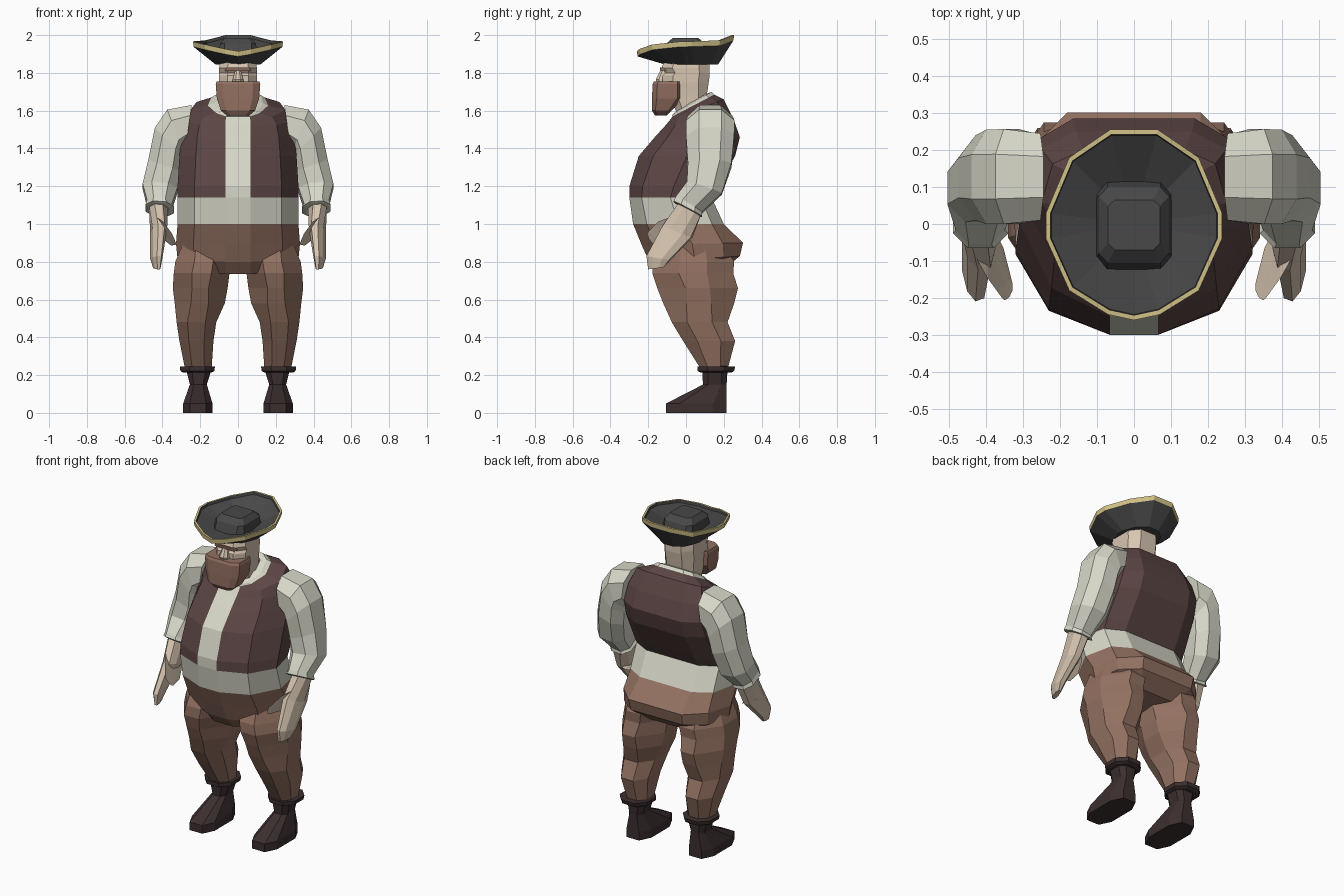
import bpy, bmesh
from mathutils import Vector


def material(name, rgb):
    m = bpy.data.materials.new(name)
    m.diffuse_color = (*rgb, 1)
    return m


SHIRT = material("shirt", (.68, .68, .58))
VEST = material("vest", (.105, .06, .058))
TROUSER = material("trousers", (.29, .165, .12))
SKIN = material("skin", (.68, .56, .44))
HAIR = material("beard", (.29, .16, .12))
BOOT = material("boots", (.045, .028, .028))
FELT = material("felt", (.065, .065, .065))
GOLD = material("trim", (.66, .55, .25))


def loft(name, rings, mats, pick=None, caps=True, mirror=False):
    """Skin a stack of equal-sized rings; pick(row, column) chooses the material."""
    bm = bmesh.new()
    rows = [[bm.verts.new(p) for p in r] for r in rings]
    n = len(rows[0])
    for i in range(len(rows) - 1):
        for j in range(n):
            k = (j + 1) % n
            f = bm.faces.new((rows[i][j], rows[i][k], rows[i + 1][k], rows[i + 1][j]))
            f.material_index = pick(i, j) if pick else 0
    if caps:
        bm.faces.new(rows[0][::-1]).material_index = pick(0, 0) if pick else 0
        bm.faces.new(rows[-1]).material_index = pick(len(rows) - 2, 0) if pick else 0
    bmesh.ops.recalc_face_normals(bm, faces=bm.faces)
    me = bpy.data.meshes.new(name)
    bm.to_mesh(me)
    bm.free()
    ob = bpy.data.objects.new(name, me)
    bpy.context.collection.objects.link(ob)
    for m in mats:
        me.materials.append(m)
    if mirror:
        ob.modifiers.new("mirror", "MIRROR")
    return ob


def octagon(c, u, v, k=.45):
    """Eight-sided ring spanned by half axes u and v; larger k is boxier."""
    c, u, v = Vector(c), Vector(u), Vector(v)
    pts = [(1, -k), (1, k), (k, 1), (-k, 1), (-1, k), (-1, -k), (-k, -1), (k, -1)]
    return [c + u * a + v * b for a, b in pts]


def flat(z, x0, x1, y0, y1, k=.45):
    return octagon(((x0 + x1) / 2, (y0 + y1) / 2, z), ((x1 - x0) / 2, 0, 0),
                   (0, (y1 - y0) / 2, 0), k)


def body(zf, zb, f, b, w, corner=.87):
    """Ten-sided torso ring running from height zf in front to zb behind."""
    half = [(min(.065, w * .4), 0), (w * .72, .15), (w, .5), (w * .88, corner), (w * .55, 1)]
    right = [(x, f + t * (b - f), zf + t * (zb - zf)) for x, t in half]
    return right + [(-x, y, z) for x, y, z in reversed(right)]


# Torso: trousers seat, shirt band, open vest
torso = [body(.735, .76, -.14, .2, .2), body(.8, .83, -.195, .285, .32, .82),
         body(.89, .9, -.235, .302, .328, .8), body(1, 1, -.28, .2, .32),
         body(1.14, 1.14, -.3, .135, .32), body(1.2, 1.2, -.3, .17, .32),
         body(1.36, 1.36, -.25, .26, .31), body(1.46, 1.46, -.165, .285, .3),
         body(1.52, 1.56, -.11, .25, .285), body(1.55, 1.66, -.085, .2, .25),
         body(1.57, 1.685, -.07, .15, .16)]
loft("torso", torso, [TROUSER, SHIRT, VEST],
     lambda i, j: 0 if i < 3 else 1 if i == 3 or j == 9 else 2)
loft("collar", [torso[-1], body(1.575, 1.7, -.075, .135, .135),
                body(1.6, 1.69, -.05, .11, .1)], [SHIRT], caps=False)

# Sleeves: (top/outer x, z), (under/inner x, z), front y, back y, tilt
sleeve = [((.245, 1.63), (.275, 1.42), .01, .245, 0),
          ((.375, 1.605), (.29, 1.39), 0, .257, 0),
          ((.44, 1.51), (.29, 1.36), 0, .255, 0),
          ((.475, 1.34), (.3, 1.28), .01, .24, 0),
          ((.505, 1.2), (.32, 1.18), .005, .19, .03),
          ((.482, 1.11), (.35, 1.09), -.055, .085, .04),
          ((.49, 1.085), (.34, 1.075), -.065, .085, .04),
          ((.475, 1.08), (.36, 1.07), -.055, .075, .035)]


def arm_ring(o, i, yf, yb, tilt):
    c = ((o[0] + i[0]) / 2, (yf + yb) / 2, (o[1] + i[1]) / 2)
    return octagon(c, ((o[0] - i[0]) / 2, 0, (o[1] - i[1]) / 2), (0, (yf - yb) / 2, tilt), .47)


loft("sleeve", [arm_ring(*s) for s in sleeve], [SHIRT], mirror=True)

# Hands, with the front edge turned inwards
loft("hand", [octagon((.42, .02, 1.08), (.05, 0, 0), (0, -.06, .03)),
              octagon((.42, -.045, .96), (.038, -.01, 0), (-.015, -.075, .03)),
              octagon((.432, -.145, .82), (.026, -.01, 0), (-.015, -.06, .01)),
              octagon((.43, -.16, .765), (.015, 0, 0), (-.01, -.04, -.005))],
     [SKIN], mirror=True)
loft("thumb", [octagon((.42, -.02, .98), (.025, -.02, .05), (0, -.045, .03)),
               octagon((.375, -.105, .95), (.022, -.02, .055), (0, -.045, .02)),
               octagon((.343, -.18, .925), (.014, -.01, .03), (0, -.022, .01))],
     [SKIN], mirror=True)

# Trouser legs
loft("trouser_leg", [flat(*r) for r in [
    (.9, .06, .29, -.13, .2, .4), (.8, .03, .332, -.175, .255, .33),
    (.74, .045, .34, -.178, .25, .35), (.66, .055, .345, -.152, .275, .3),
    (.58, .07, .335, -.12, .255, .35), (.48, .115, .325, -.075, .22),
    (.38, .13, .31, -.015, .26), (.23, .14, .28, .08, .22)]], [TROUSER], mirror=True)

# Boots
loft("boot", [flat(*r, .55) for r in [
    (0, .135, .29, -.105, .215), (.05, .135, .29, -.105, .215),
    (.15, .165, .255, .09, .215), (.23, .14, .275, .085, .22)]], [BOOT], mirror=True)
loft("boot_cuff", [flat(*r) for r in [
    (.213, .14, .29, .08, .24), (.222, .125, .305, .06, .255),
    (.245, .122, .308, .06, .26), (.247, .145, .28, .09, .22)]], [BOOT], mirror=True)

# Head with sunken eye band, nose and brow
loft("head", [flat(*r, .55) for r in [
    (1.57, -.09, .09, -.04, .11), (1.68, -.095, .095, -.09, .11),
    (1.75, -.1, .1, -.125, .12), (1.785, -.1, .1, -.125, .125),
    (1.8, -.1, .1, -.11, .125), (1.825, -.1, .1, -.13, .125),
    (1.9, -.09, .09, -.1, .12)]], [SKIN])
loft("nose", [flat(1.735, -.028, .028, -.15, -.1), flat(1.765, -.028, .028, -.16, -.1),
              flat(1.82, -.013, .013, -.132, -.1)], [SKIN])
loft("brow", [flat(1.81, -.07, .07, -.135, -.1, .8),
              flat(1.828, -.06, .06, -.138, -.1, .8)], [HAIR])

# Beard
loft("beard", [flat(*r, .68) for r in [
    (1.755, -.113, .113, -.17, -.02), (1.74, -.118, .118, -.177, -.02),
    (1.665, -.112, .112, -.18, -.02), (1.6, -.09, .09, -.18, -.075),
    (1.575, -.06, .06, -.165, -.1)]], [HAIR])

# Three-cornered hat: outer brim, gold edge, inner brim
half = [(.065, .255, 2), (.175, .18, 1.972), (.238, .03, 1.967), (.238, -.04, 1.965),
        (.175, -.18, 1.95), (.07, -.245, 1.927)]
rim = half + [(0, -.26, 1.915)] + [(-x, y, z) for x, y, z in reversed(half)]


def brim(s, dz):
    return [(x * s, y * s, z + dz) for x, y, z in rim]


def level(sx, sy, oy, z):
    return [(x * sx, y * sy + oy, z) for x, y, _ in rim]


hat = [level(.5, .55, .03, 1.845), brim(.985, -.028), brim(1, 0), brim(.95, 0), brim(.94, -.015),
       level(.4, .42, 0, 1.9)]
loft("tricorn_hat", hat, [FELT, GOLD], lambda i, j: 1 if i in (1, 2) else 0)
loft("hat_crown", [flat(1.88, -.105, .105, -.13, .122, .7),
                   flat(1.955, -.095, .095, -.105, .1, .75),
                   flat(1.985, -.07, .07, -.07, .065, .75)], [FELT])
